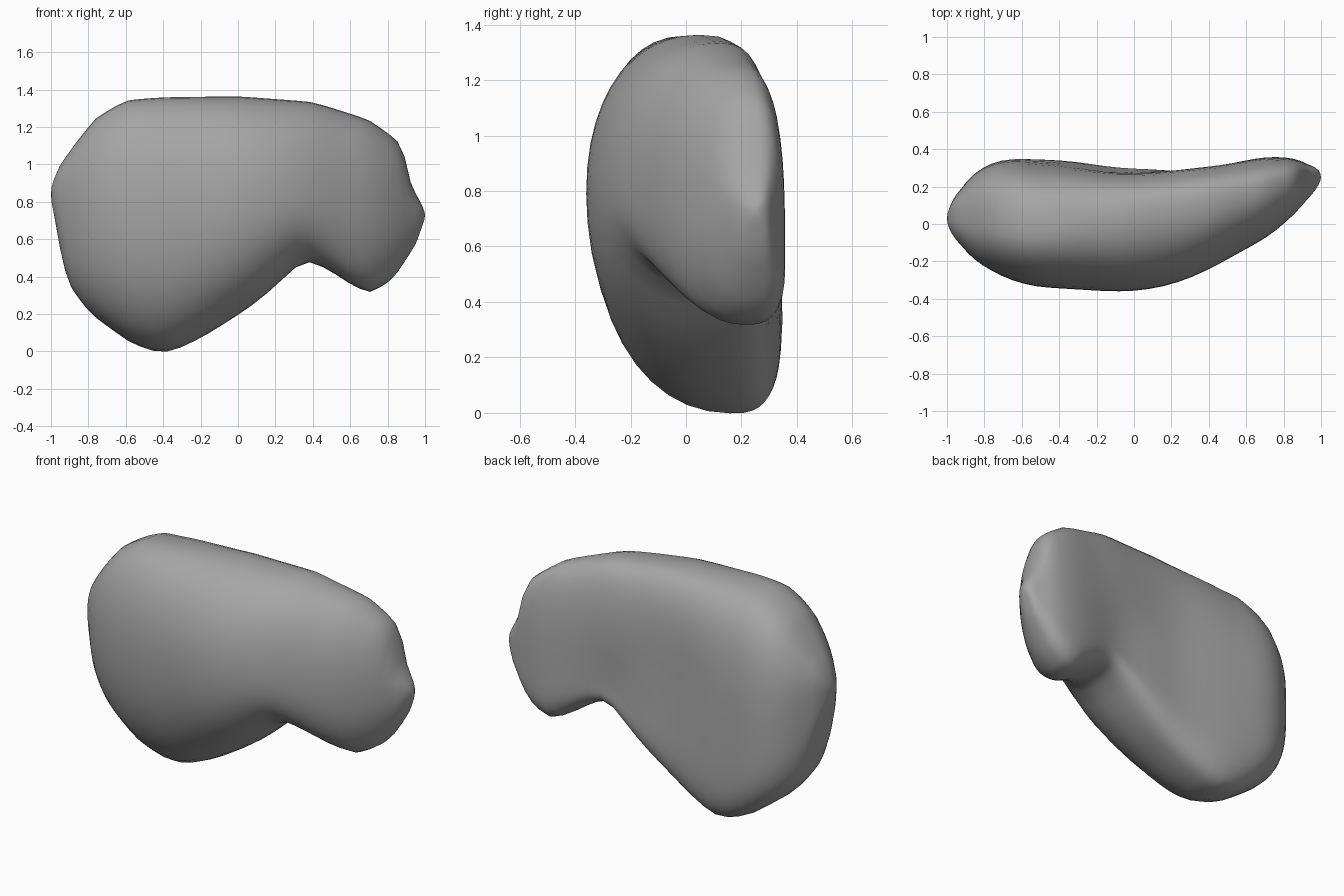
import bpy
import bmesh
from math import sin, cos, pi, exp

default_cube = bpy.data.objects.get("Cube")
if default_cube:
    bpy.data.objects.remove(default_cube, do_unlink=True)

STATIONS = 40
RING = 44

# Outline and depth curves, each a list of (x, value) pairs
top_height = [(-1, .87), (-.985, .92), (-.95, 1), (-.86, 1.125), (-.76, 1.25),
              (-.6, 1.345), (-.4, 1.36), (0, 1.365), (.4, 1.335), (.7, 1.24),
              (.88, 1.11), (.92, .9), (.985, .78), (1, .74)]
bottom_height = [(-1, .81), (-.985, .74), (-.95, .54), (-.91, .36), (-.79, .2),
                 (-.57, .04), (-.41, -.015), (-.3, .02), (-.18, .08), (.05, .225),
                 (.2, .345), (.3, .45), (.38, .485), (.48, .44), (.62, .345),
                 (.71, .31), (.83, .385), (.95, .57), (.985, .67), (1, .71)]
front_depth = [(-1, .01), (-.98, -.05), (-.92, -.145), (-.75, -.265), (-.56, -.335),
               (-.07, -.365), (.1, -.35), (.27, -.305), (.46, -.215), (.6, -.13),
               (.72, -.075), (.8, 0), (.94, .13), (.985, .2), (1, .24)]
back_depth = [(-1, .05), (-.98, .11), (-.94, .2), (-.83, .3), (-.7, .355), (-.35, .345),
              (-.07, .31), (.17, .31), (.48, .325), (.63, .35), (.76, .365), (.9, .345),
              (.985, .3), (1, .26)]
top_depth = [(-1, .03), (-.8, -.01), (-.5, -.03), (0, .05), (.5, .13), (.85, .23), (1, .25)]
bottom_depth = [(-1, .03), (-.8, .1), (-.4, .17), (.2, .1), (.5, .08), (.7, .22), (1, .25)]
front_height = [(-1, .84), (-.5, .77), (.3, .81), (.7, .78), (1, .73)]
back_height = [(-1, .84), (-.85, .6), (-.5, .35), (0, .45), (.4, .66), (.75, .52), (1, .73)]


def sample(curve, x):
    """Value of a curve at x."""
    for (x0, v0), (x1, v1) in zip(curve, curve[1:]):
        if x <= x1:
            return v0 + (v1 - v0) * (x - x0) / (x1 - x0)
    return curve[-1][1]


def soft_sample(curve, x):
    """Value of a curve averaged around x, so its corners are rounded."""
    width = min(.08, 1 - abs(x))
    offsets = (-1, -.5, 0, .5, 1)
    return sum(sample(curve, x + width * o) for o in offsets) / len(offsets)


def hollow(x, z, centre_x, centre_z, radius, depth):
    """Soft dent that fades away from its centre."""
    distance = (x - centre_x) ** 2 + (z - centre_z) ** 2
    return depth * exp(-distance / radius ** 2)


def section_point(x, angle):
    """Point on the rounded cross-section, with a flatter back than front."""
    s, c = sin(angle), cos(angle)
    is_front = s > 0
    side_y = soft_sample(front_depth if is_front else back_depth, x)
    side_z = soft_sample(front_height if is_front else back_height, x)
    edge_y = soft_sample(top_depth if c > 0 else bottom_depth, x)
    edge_z = sample(top_height if c > 0 else bottom_height, x)
    power = .92 if is_front else .66
    y = edge_y + (side_y - edge_y) * abs(s) ** power
    z = side_z + (edge_z - side_z) * abs(c) ** power
    if not is_front:
        y -= s * s * hollow(x, z, .3, .62, .18, .035)
        y -= s * s * hollow(x, z, -.1, .8, .42, .035)
    return x, y, z


# Body: cross-sections lofted from the right tip to the left tip
bm = bmesh.new()
right_tip = bm.verts.new((-1, .03, .84))
left_tip = bm.verts.new((1, .25, .73))
rings = []
for i in range(1, STATIONS):
    x = -cos(pi * i / STATIONS)
    rings.append([bm.verts.new(section_point(x, 2 * pi * j / RING)) for j in range(RING)])

for j in range(RING):
    k = (j + 1) % RING
    bm.faces.new((right_tip, rings[0][j], rings[0][k]))
    bm.faces.new((left_tip, rings[-1][k], rings[-1][j]))
    for a, b in zip(rings, rings[1:]):
        bm.faces.new((a[j], b[j], b[k], a[k]))
bmesh.ops.recalc_face_normals(bm, faces=bm.faces)

mesh = bpy.data.meshes.new("organ_body")
bm.to_mesh(mesh)
bm.free()
body = bpy.data.objects.new("organ_body", mesh)
bpy.context.collection.objects.link(body)

# Gentle smoothing that leaves both tips in place
group = body.vertex_groups.new(name="between_tips")
group.add(list(range(2, len(mesh.vertices))), 1, "REPLACE")
smooth = body.modifiers.new("soften", "SMOOTH")
smooth.factor = .5
smooth.iterations = 2
smooth.vertex_group = group.name
mesh.shade_smooth()

# Plain grey surface
grey = bpy.data.materials.new("mid_grey")
grey.use_nodes = True
colour = (.38, .38, .38, 1)
grey.diffuse_color = colour
grey.node_tree.nodes["Principled BSDF"].inputs["Base Color"].default_value = colour
mesh.materials.append(grey)
